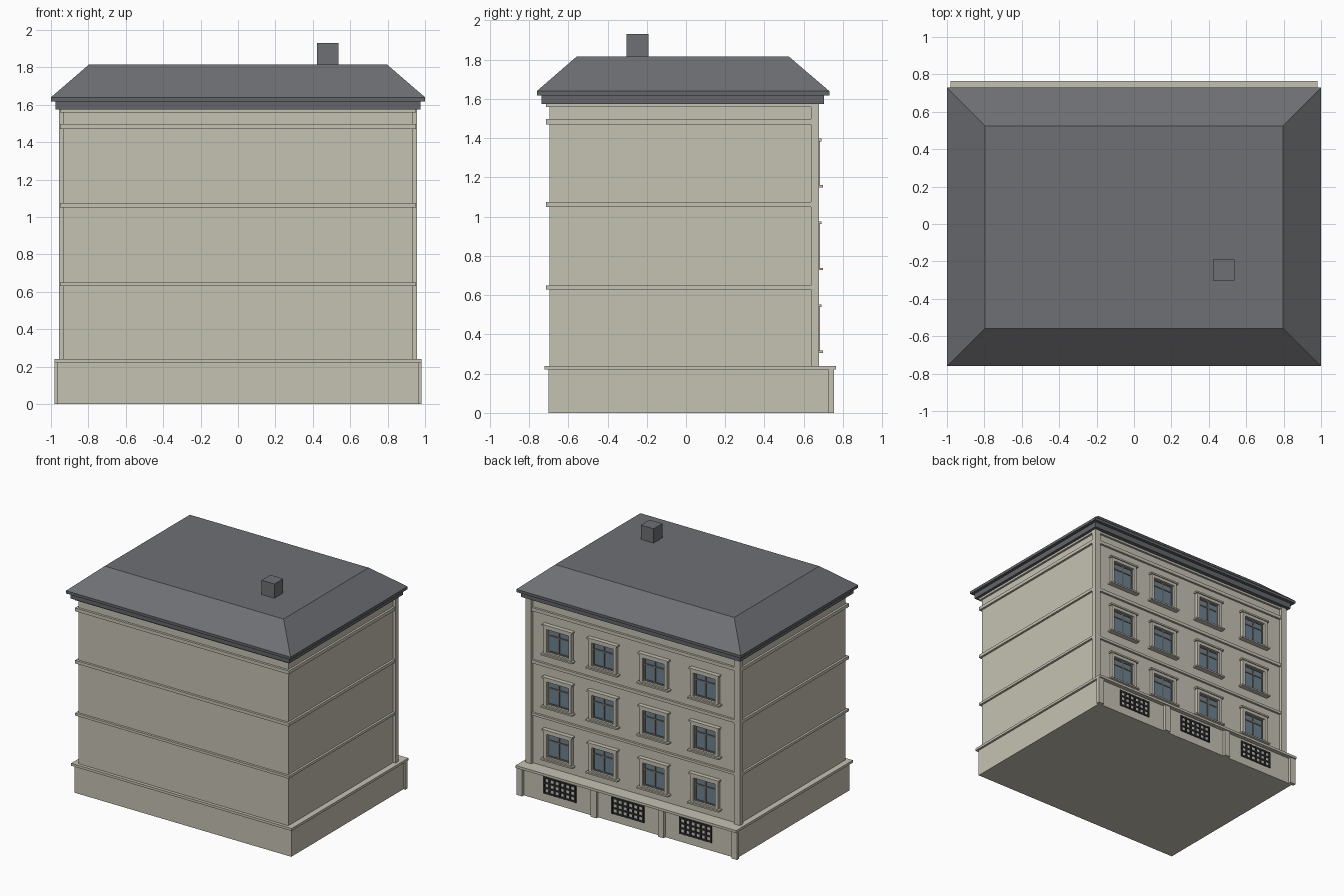
import bpy
import bmesh

if "Cube" in bpy.data.objects:
    bpy.data.objects.remove(bpy.data.objects["Cube"], do_unlink=True)


def material(name, rgb):
    m = bpy.data.materials.new(name)
    m.use_nodes = True
    m.diffuse_color = (*rgb, 1)
    bsdf = m.node_tree.nodes["Principled BSDF"]
    bsdf.inputs["Base Color"].default_value = (*rgb, 1)
    bsdf.inputs["Roughness"].default_value = 0.8
    return m


STONE = material("beige stone", (0.56, 0.54, 0.45))
SLATE = material("grey slate", (0.155, 0.16, 0.172))
CORNICE = material("dark slate", (0.125, 0.13, 0.14))
GLASS = material("blue grey glass", (0.15, 0.225, 0.29))
SASH = material("brown grey sash", (0.16, 0.145, 0.12))
IRON = material("black iron", (0.025, 0.027, 0.03))


def add_box(bm, x, y, z):
    """Add a box given (min, max) pairs per axis; returns its vertices."""
    verts = bmesh.ops.create_cube(bm, size=1)["verts"]
    for v in verts:
        for i, (lo, hi) in enumerate((x, y, z)):
            v.co[i] = lo if v.co[i] < 0 else hi
    return verts


def finish(name, bm, mat):
    mesh = bpy.data.meshes.new(name)
    bm.to_mesh(mesh)
    bm.free()
    mesh.materials.append(mat)
    ob = bpy.data.objects.new(name, mesh)
    bpy.context.collection.objects.link(ob)
    return ob


def boxes(name, mat, parts):
    bm = bmesh.new()
    for p in parts:
        add_box(bm, *p)
    return finish(name, bm, mat)


def around(c, width):
    return (c - width / 2, c + width / 2)


# Main masses
boxes("plinth", STONE, [((-0.965, 0.965), (-0.70, 0.732), (0, 0.22))])
boxes("plinth_cap", STONE, [((-0.982, 0.982), (-0.72, 0.765), (0.22, 0.24))])
WALL_Y = 0.655
boxes("walls", STONE, [((-0.935, 0.935), (-0.695, WALL_Y), (0.24, 1.58))])

# String courses: around front and sides, then flush between the rear pilasters
courses = [(0.63, 0.65), (1.05, 1.075), (1.47, 1.497), (1.558, 1.58)]
boxes("string_courses", STONE, [((-0.952, 0.952), (-0.713, 0.638), z) for z in courses])
boxes("rear_string_courses", STONE, [((-0.91, 0.91), (0.64, 0.672), z) for z in courses])

# Corner pilasters and basement piers on the windowed side
boxes("corner_pilasters", STONE,
      [(around(s * 0.93, 0.052), (0.638, 0.678), (0.24, 1.58)) for s in (-1, 1)])
boxes("basement_piers", STONE,
      [(around(x, 0.05), (0.725, 0.755), (0, 0.22)) for x in (-0.957, -0.303, 0.295, 0.957)])

# Cornice, eave and hipped roof
boxes("cornice", CORNICE, [((-0.975, 0.975), (-0.737, 0.704), (1.575, 1.62))])
boxes("eave", CORNICE, [((-1, 1), (-0.76, 0.73), (1.618, 1.64))])
bm = bmesh.new()
for v in add_box(bm, (-1, 1), (-0.76, 0.73), (1.64, 1.815)):
    if v.co.z > 1.7:
        v.co.x = 0.797 if v.co.x > 0 else -0.797
        v.co.y = 0.525 if v.co.y > 0 else -0.558
finish("roof", bm, SLATE)
boxes("chimney", SLATE, [((0.422, 0.536), (-0.302, -0.19), (1.81, 1.93))])

# Windows: surround, sill, lintel, sash bars and glass
surround, ledges, sashes, panes = [], [], [], []
for floor in range(3):
    z = 0.305 + floor * 0.422
    for x in (0.668, 0.268, -0.185, -0.638):
        low, high = z + 0.012, z + 0.235
        out = (WALL_Y - 0.005, 0.682)
        for s in (-1, 1):
            surround.append((around(x + s * 0.11, 0.026), out, (low, high)))
        surround.append((around(x, 0.2), out, (high - 0.024, high)))
        surround.append((around(x, 0.2), out, (low, low + 0.012)))
        ledges.append((around(x, 0.28), (WALL_Y, 0.697), (z, low)))
        ledges.append((around(x, 0.268), (WALL_Y, 0.69), (high, high + 0.013)))
        panes.append((around(x, 0.198), (WALL_Y - 0.005, 0.659), (low + 0.01, high - 0.02)))
        bar = (WALL_Y, 0.664)
        for dx in (-0.092, 0, 0.092):
            sashes.append((around(x + dx, 0.014), bar, (low + 0.01, high - 0.02)))
        for h in (low + 0.017, low + 0.145, high - 0.029):
            sashes.append((around(x, 0.198), bar, around(h, 0.012)))
boxes("window_surrounds", STONE, surround)
boxes("sills_and_lintels", STONE, ledges)
boxes("window_sashes", SASH, sashes)
boxes("window_panes", GLASS, panes)

# Basement grilles
bars = []
for x in (0.61, 0.004, -0.6):
    for i in range(7):
        bars.append((around(x + (i - 3) * 0.046, 0.014), (0.73, 0.74), (0.065, 0.2)))
    for i in range(4):
        bars.append((around(x, 0.29), (0.73, 0.739), around(0.072 + i * 0.0405, 0.013)))
boxes("basement_grilles", IRON, bars)
